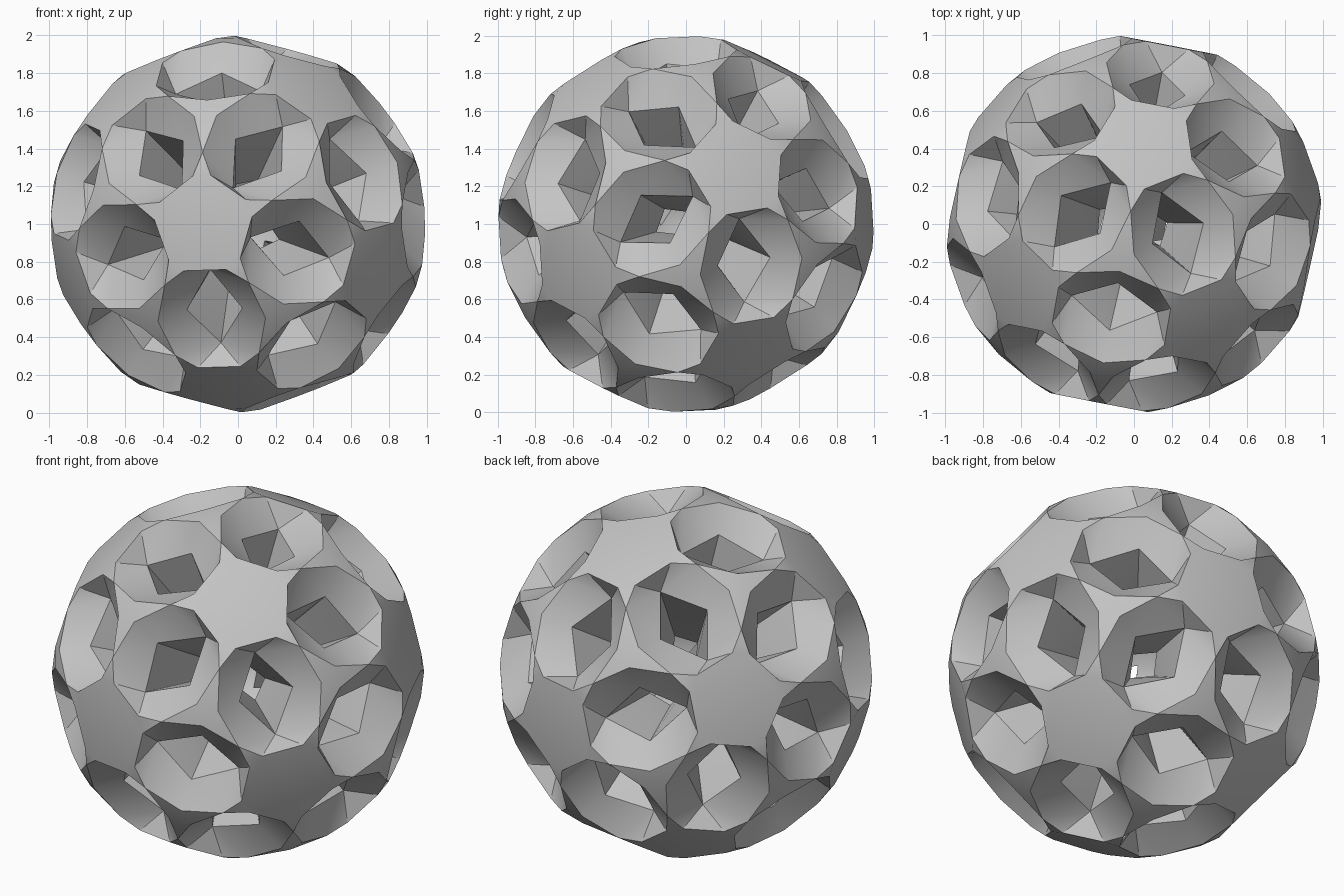
import bpy, bmesh, math
from mathutils import Vector

cube = bpy.data.objects.get("Cube")
if cube:
    bpy.data.objects.remove(cube, do_unlink=True)

# Radius and height of each kind of point along its axis
TIP_R, TIP_H = 0.385, 0.923
NOTCH_R, NOTCH_W, NOTCH_H = 0.24, 0.115, 0.964
TRI_R, TRI_H = 0.07, 0.9975
LIP_SIDE = (0.15, 0.85)
LIP_STAR = (0.23, 0.82)
CORE_SIDE = (0.08, 0.38)
CORE_STAR = (0.1, 0.38)

# Twelve five-fold axes grown from two tilted neighbours
golden = (math.sqrt(5) - 1) / 2
cos_n = 1 / math.sqrt(5)
a = Vector((0.19, 0.98, 0.005)).normalized()
b = Vector((0.91, 0.265, 0.305))
b = a * cos_n + (b - a * a.dot(b)).normalized() * math.sqrt(1 - cos_n ** 2)
c = (a + b) * (cos_n / (1 + cos_n)) - a.cross(b) * 0.951057
axes = [a, b, c, (a + b) * golden - c, (a + c) * golden - b, (b + c) * golden - a]
axes = [v.normalized() for v in axes]
axes += [-v for v in axes]

bm = bmesh.new()


def face(*points):
    bm.faces.new([bm.verts.new(p) for p in points])


def toward(axis, target, radius, height):
    """Point at a height on an axis, shifted sideways towards a target."""
    return axis * height + (target - axis * axis.dot(target)).normalized() * radius


def ring(star):
    """Neighbouring axes in turning order."""
    near = [v for v in axes if 0.3 < star.dot(v) < 0.6]
    ex = (near[0] - star * star.dot(near[0])).normalized()
    ey = star.cross(ex)
    return sorted(near, key=lambda v: math.atan2(v.dot(ey), v.dot(ex)))


done = set()
for s in axes:
    near = ring(s)
    star_outline, core_outline = [], []
    for i, n in enumerate(near):
        nxt, prev = near[(i + 1) % 5], near[i - 1]
        hole = (s + n).normalized()
        hole2 = (s + nxt).normalized()
        lip = toward(hole, s, *LIP_STAR)
        core = toward(hole, s, *CORE_STAR)
        corner = {}
        # Funnel and tunnel walls of half a hole
        for side, third in ((1, nxt), (-1, prev)):
            t = (s + n + third).normalized()
            tip = toward(s, t, TIP_R, TIP_H)
            notch = toward(t, hole, TRI_R, TRI_H)
            end = toward(hole, t, *LIP_SIDE)
            core_end = toward(hole, t, *CORE_SIDE)
            corner[side] = (toward(s, n, NOTCH_R, NOTCH_H)
                            + s.cross(n).normalized() * side * NOTCH_W)
            face(corner[side], tip, lip)
            face(tip, notch, end)
            face(tip, end, lip)
            face(lip, end, core)
            face(end, core_end, core)
        face(corner[1], corner[-1], lip)
        # Bent star tip
        corner2 = toward(s, nxt, NOTCH_R, NOTCH_H) - s.cross(nxt).normalized() * NOTCH_W
        t = (s + n + nxt).normalized()
        face(corner[1], corner2, toward(s, t, TIP_R, TIP_H))
        star_outline += [corner[-1], corner[1]]
        # Wall of the small central hollow
        core_outline.append(core)
        face(toward(hole, t, *CORE_SIDE), core, toward(hole2, s, *CORE_STAR),
             toward(hole2, t, *CORE_SIDE))
        # Three-armed outer face and inner triangle
        key = tuple(round(x, 3) + 0.0 for x in t)
        if key not in done:
            done.add(key)
            trio = [s, n, nxt]
            mids = [(trio[j] + trio[(j + 1) % 3]).normalized() for j in range(3)]
            notches = [toward(t, m, TRI_R, TRI_H) for m in mids]
            face(*notches)
            face(*[toward(m, t, *CORE_SIDE) for m in mids])
            for j, p in enumerate(trio):
                face(notches[j - 1], toward(p, t, TIP_R, TIP_H), notches[j])
    face(*star_outline)
    face(*core_outline)

bmesh.ops.remove_doubles(bm, verts=bm.verts[:], dist=0.002)
bmesh.ops.recalc_face_normals(bm, faces=bm.faces[:])

mesh = bpy.data.meshes.new("pierced_ball")
bm.to_mesh(mesh)
bm.free()
ball = bpy.data.objects.new("pierced_ball", mesh)
bpy.context.collection.objects.link(ball)
ball.location.z = 1

# Plain grey
grey = bpy.data.materials.new("light_grey")
grey.use_nodes = True
colour = (0.55, 0.55, 0.55, 1)
grey.diffuse_color = colour
grey.node_tree.nodes["Principled BSDF"].inputs["Base Color"].default_value = colour
mesh.materials.append(grey)

bpy.ops.object.select_all(action='DESELECT')
ball.select_set(True)
bpy.context.view_layer.objects.active = ball
bpy.ops.object.shade_smooth_by_angle(angle=math.radians(28))
